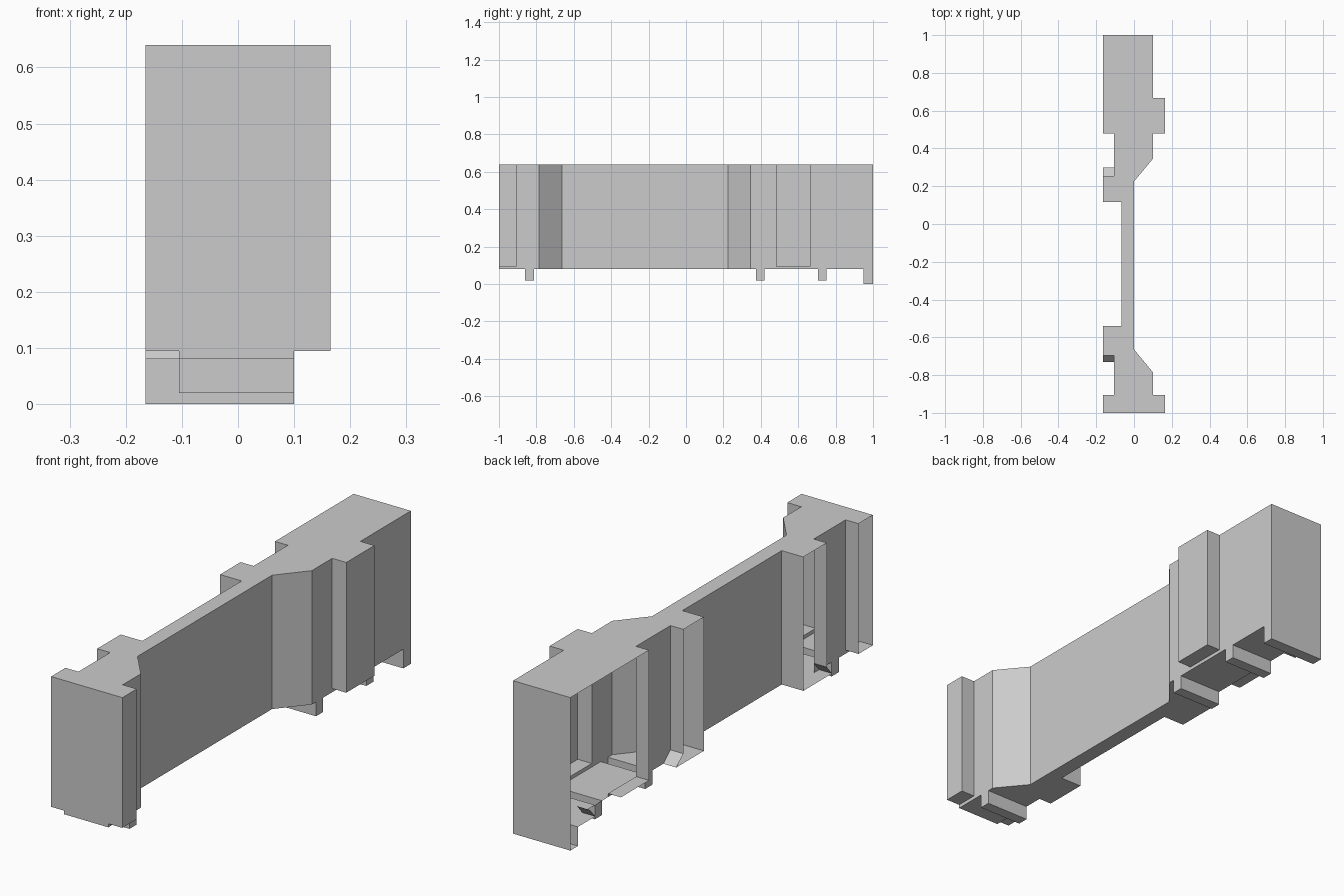
import bpy
import bmesh

cube = bpy.data.objects.get("Cube")
if cube:
    bpy.data.objects.remove(cube, do_unlink=True)

grey = bpy.data.materials.new("plain_grey")
grey.use_nodes = True
grey.diffuse_color = (0.6, 0.6, 0.6, 1)
grey.node_tree.nodes["Principled BSDF"].inputs["Base Color"].default_value = (0.6, 0.6, 0.6, 1)

# Main widths and levels
BACK, INNER, FACE, BUMP = -0.165, -0.105, 0.1, 0.165
TOP, SILL, BASE, PEG = 0.64, 0.095, 0.08, 0.02
FLARE = 0.12


def finish(name, bm):
    bmesh.ops.remove_doubles(bm, verts=bm.verts, dist=0.0001)
    mesh = bpy.data.meshes.new(name)
    bm.to_mesh(mesh)
    bm.free()
    mesh.materials.append(grey)
    obj = bpy.data.objects.new(name, mesh)
    bpy.context.scene.collection.objects.link(obj)
    return obj


def face(bm, points):
    return bm.faces.new([bm.verts.new(p) for p in points])


def wall(bm, a, b, low, high):
    face(bm, [(*a, low), (*b, low), (*b, high), (*a, high)])


def slab(bm, points, z, up=False):
    points = points if up else points[::-1]
    face(bm, [(x, y, z) for x, y in points])


def rect(x0, x1, y0, y1):
    return [(x0, y0), (x1, y0), (x1, y1), (x0, y1)]


# Plan of the front side, running from the front end to the back end
front_side = [(FACE, -0.785), (0, -0.664), (0, 0.225), (FACE, 0.345)]
outline = [(BACK, -1), (BUMP, -1), (BUMP, -0.905), (FACE, -0.905)] + front_side + [
    (FACE, 0.48), (BUMP, 0.48), (BUMP, 0.666), (FACE, 0.666), (FACE, 1),
    (BACK, 1), (BACK, 0.48), (INNER, 0.48), (INNER, 0.253), (BACK, 0.253),
    (BACK, 0.117), (-0.065, 0.117), (-0.065, -0.54), (BACK, -0.54),
    (BACK, -0.695), (INNER, -0.695), (INNER, -0.905), (BACK, -0.905)]

# Roof
bm = bmesh.new()
slab(bm, outline, TOP, up=True)
finish("roof", bm)

# Hollow wall shell, left open along its back plane
bm = bmesh.new()
for a, b in zip(outline, outline[1:] + outline[:1]):
    if a[0] == BACK and b[0] == BACK:
        continue
    low = BASE
    if BUMP in (a[0], b[0]) or (BACK in (a[0], b[0]) and a[1] in (0.48, -0.905)):
        low = SILL
    elif BACK in (a[0], b[0]) and a[1] in (0.253, -0.695):
        low = FLARE
    wall(bm, a, b, low, TOP)
finish("wall_shell", bm)

# Raised undersides of the pilasters and the short skirts behind them
bm = bmesh.new()
for y0, y1 in ((-1, -0.905), (0.48, 0.666)):
    slab(bm, rect(FACE, BUMP, y0, y1), SILL)
    slab(bm, rect(BACK, INNER, y0, y1), SILL)
    wall(bm, (FACE, y0), (FACE, y1), BASE, SILL)
    wall(bm, (INNER, y1), (INNER, y0), BASE, SILL)
wall(bm, (INNER, -1), (FACE, -1), BASE, SILL)
finish("pilaster_undersides", bm)

# Floor with openings over the pegs
pegs = [(-0.86, -0.813), (0.373, 0.42), (0.705, 0.752)]
floor = [(INNER, -1), (FACE, -1)] + front_side + [
    (FACE, 0.95), (BACK, 0.95), (BACK, 0.835), (INNER, 0.835),
    (INNER, 0.30), (BACK, 0.30), (BACK, 0.117), (-0.065, 0.117),
    (-0.065, -0.54), (BACK, -0.54), (BACK, -0.73), (INNER, -0.73)]
bm = bmesh.new()
slab(bm, floor, BASE)
bmesh.ops.triangulate(bm, faces=bm.faces[:])
for y in [y for peg in pegs for y in peg]:
    bmesh.ops.bisect_plane(bm, geom=bm.verts[:] + bm.edges[:] + bm.faces[:],
                           plane_co=(0, y, 0), plane_no=(0, 1, 0))
holes = [f for f in bm.faces
         if any(y0 < f.calc_center_median().y < y1 for y0, y1 in pegs)]
bmesh.ops.delete(bm, geom=holes, context="FACES")
finish("floor", bm)

# Pegs below the floor
for name, (y0, y1) in zip(("front_peg", "middle_peg", "rear_peg"), pegs):
    bm = bmesh.new()
    ring = rect(INNER, FACE, y0, y1)
    for a, b in zip(ring, ring[1:] + ring[:1]):
        wall(bm, a, b, PEG, BASE)
    slab(bm, ring, PEG)
    finish(name, bm)

# End leg reaching the ground
bm = bmesh.new()
ring = rect(BACK, FACE, 0.95, 1)
for a, b in zip(ring, ring[1:]):
    wall(bm, a, b, 0, BASE)
slab(bm, ring, 0)
finish("end_leg", bm)

# Small flares at the foot of the back pilasters
bm = bmesh.new()
for y_high, y_low in ((0.253, 0.30), (-0.695, -0.73), (0.87, 0.835)):
    quad = [(BACK, y_high, FLARE), (BACK, y_low, BASE),
            (INNER, y_low, BASE), (INNER, y_high, FLARE)]
    face(bm, quad if y_low < y_high else quad[::-1])
finish("pilaster_flares", bm)
